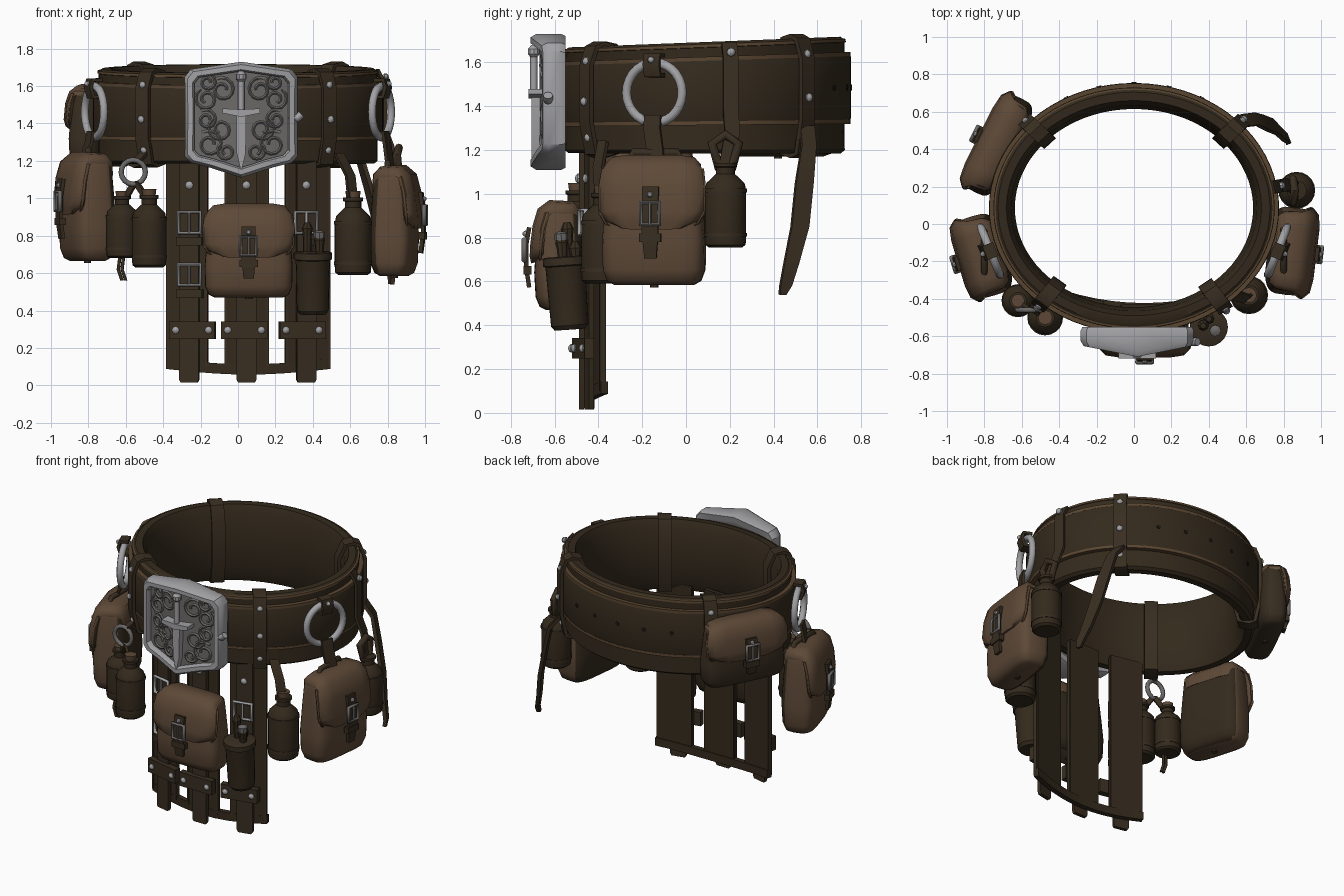
import bpy, bmesh, math
from math import sin, cos, pi, radians, atan2
from mathutils import Vector as V, Matrix as Mx

cube = bpy.data.objects.get("Cube")
if cube:
    bpy.data.objects.remove(cube)


def material(name, r, g, b):
    m = bpy.data.materials.new(name)
    m.use_nodes = True
    m.diffuse_color = (r, g, b, 1)
    node = next(n for n in m.node_tree.nodes if n.type == 'BSDF_PRINCIPLED')
    node.inputs["Base Color"].default_value = (r, g, b, 1)
    node.inputs["Roughness"].default_value = 0.8
    return m


DARK = material("dark_leather", .034, .023, .012)
STRAP = material("strap_leather", .040, .027, .015)
BROWN = material("brown_leather", .110, .066, .038)
WORN = material("worn_edge", .100, .060, .030)
STEEL = material("steel", .36, .36, .375)
AGED = material("aged_steel", .15, .145, .14)
HOLE = material("hole_black", .012, .009, .006)
I4 = Mx.Identity(4)
X, Y, Z = V((1, 0, 0)), V((0, 1, 0)), V((0, 0, 1))


# ---------- general builders ----------
def loft(name, rings, mat, loop=False, M=I4, angle=35):
    """Skin a list of closed rings; cap the ends unless looped."""
    bm = bmesh.new()
    vs = [[bm.verts.new(M @ V(p)) for p in r] for r in rings]
    n = len(vs[0])
    for i in range(len(vs) if loop else len(vs) - 1):
        a, b = vs[i], vs[(i + 1) % len(vs)]
        for j in range(n):
            k = (j + 1) % n
            bm.faces.new((a[j], a[k], b[k], b[j]))
    if not loop:
        bm.faces.new(vs[0])
        bm.faces.new(vs[-1])
    bmesh.ops.recalc_face_normals(bm, faces=bm.faces)
    for f in bm.faces:
        f.smooth = True
    me = bpy.data.meshes.new(name)
    bm.to_mesh(me)
    bm.free()
    me.set_sharp_from_angle(angle=radians(angle))
    me.materials.append(mat)
    ob = bpy.data.objects.new(name, me)
    bpy.context.collection.objects.link(ob)
    return ob


def along(pts, side, section, loop=False):
    """Place section(i) = [(u, v)...] along a path, u on the side axis."""
    pts, side, rings, n = [V(p) for p in pts], V(side).normalized(), [], len(pts)
    for i, p in enumerate(pts):
        a = pts[i - 1] if (i or loop) else p
        b = pts[(i + 1) % n] if (i < n - 1 or loop) else p
        nor = (b - a).cross(side).normalized()
        rings.append([p + side * u + nor * v for u, v in section(i)])
    return rings


def ribbon(name, pts, width, side, mat, thick=.02, loop=False, M=I4):
    def sec(i):
        w = (width[i] if isinstance(width, list) else width) / 2
        t = thick / 2
        return [(-w, -t), (w, -t), (w, t), (-w, t)]
    return loft(name, along(pts, side, sec, loop), mat, loop, M)


def tube(name, pts, r, side, mat, loop=False, M=I4, n=8):
    sec = [(r * cos(2 * pi * k / n), r * sin(2 * pi * k / n)) for k in range(n)]
    return loft(name, along(pts, side, lambda i: sec, loop), mat, loop, M, 60)


def lathe(name, profile, mat, M=I4, n=20):
    return loft(name, [[(r * cos(2 * pi * k / n), r * sin(2 * pi * k / n), z) for k in range(n)]
                       for r, z in profile], mat, M=M)


def plate(name, outline, y0, y1, mat, M=I4):
    return loft(name, [[(x, y, z) for x, z in outline] for y in (y0, y1)], mat, M=M)


def rect(w, h, x=0, z=0):
    return [(x - w / 2, z - h / 2), (x + w / 2, z - h / 2), (x + w / 2, z + h / 2), (x - w / 2, z + h / 2)]


def frame(loc, d=(0, -1)):
    """Matrix whose local -y faces direction d."""
    return Mx.Translation(loc) @ Mx.Rotation(atan2(d[1], d[0]) + pi / 2, 4, 'Z')


def rivet(M, r=.02):
    lathe("rivet", [(r, -.01), (r, .005), (r * .6, .014), (r * .1, .017)], STEEL, M @ Mx.Rotation(pi / 2, 4, 'X'), 8)


def buckle(M, w, h, name="strap_buckle", mat=STEEL):
    tube(name, [(x, 0, z) for x, z in rect(w, h)], .012, Y, mat, True, M, 6)
    tube(name + "_prong", [(0, -.005, h / 2), (0, -.005, -h / 2)], .007, X, mat, M=M, n=6)


# ---------- belt ----------
def P(a, off, z):
    a = radians(a)
    y = .085 + (.635 + off) * sin(a)
    return V(((.742 + off) * cos(a), y, z + .08 * y * (z - 1.2)))


def out(a):
    return V((cos(radians(a)) / .742, sin(radians(a)) / .635, 0)).normalized()


def belt_ring(name, profile, mat, n=72):
    loft(name, [[P(360 * i / n, o, z) for o, z in profile] for i in range(n)], mat, True)


belt_ring("belt_base", [(-.015, 1.185), (.005, 1.20), (0, 1.45), (.005, 1.675), (-.015, 1.69), (-.06, 1.69),
                        (-.085, 1.64), (-.105, 1.45), (-.09, 1.25), (-.06, 1.185)], DARK)
belt_ring("belt_band", [(-.01, 1.325), (.028, 1.325), (.034, 1.34), (.034, 1.60), (.028, 1.612), (-.01, 1.612)], DARK)
for z in (1.322, 1.614):
    belt_ring("band_edging", [(0, z - .009), (.032, z - .009), (.032, z + .009), (0, z + .009)], WORN)
belt_ring("top_edging", [(-.002, 1.662), (.010, 1.666), (.008, 1.680), (-.002, 1.682)], WORN)

# belt keeper loops with rivets
for a in (-52, -130, 43, 137):
    side = out(a).cross(Z)
    path = [(.018, 1.185), (.05, 1.33), (.05, 1.60), (.018, 1.685), (-.02, 1.70), (-.075, 1.69),
            (-.115, 1.60), (-.118, 1.32), (-.085, 1.19), (-.02, 1.175)]
    ribbon("belt_keeper", [P(a, o, z) for o, z in path], .085, side, STRAP, .022, True)
    for o, z in ((.04, 1.26), (.063, 1.43), (.05, 1.62)):
        rivet(frame(P(a, o, z), out(a)))
for a in range(62, 121, 14):
    lathe("belt_hole", [(.014, 0), (.014, .004)], HOLE,
          frame(P(a, .034, 1.47), out(a)) @ Mx.Rotation(pi / 2, 4, 'X'), 10)

# side rings and their tabs
for a in (-19, -161):
    M = frame(P(a, .07, 1.465), out(a))
    tube("side_ring", [(.137 * cos(t * pi / 14), 0, .137 * sin(t * pi / 14)) for t in range(28)], .022, Y, STEEL, True, M)
    ribbon("ring_tab", [(0, .03, .17), (0, -.025, .17), (0, -.035, .13), (0, -.02, .08), (0, .03, .08)], .08, X, STRAP, M=M)
    rivet(M @ Mx.Translation((0, -.04, .15)), .015)

# ---------- main buckle ----------
half = [(0, 1.73), (.20, 1.70), (.27, 1.69), (.302, 1.65), (.30, 1.44), (.302, 1.225), (.27, 1.19), (.17, 1.165), (0, 1.11)]
shield = half + [(-x, z) for x, z in half[-2:0:-1]]
B = Mx.Translation((.017, 0, 0))


def fold(x, y):
    return y + .2 * abs(x)


def inset(p, s):
    return p[0] * s, 1.43 + (p[1] - 1.43) * s


rings = []
for p in shield:
    ring = []
    for s, y in ((.97, -.55), (1, -.57), (1, -.685), (.95, -.71), (.86, -.71), (.83, -.69), (.83, -.56)):
        x, z = inset(p, s)
        ring.append((x, fold(x, y) if y < -.6 else y, z))
    rings.append(ring)
loft("buckle_frame", rings, STEEL, True, B)
face = [inset(p, .85) for p in shield]
loft("buckle_face", [[(x, -.56, z) for x, z in face], [(x, fold(x, -.67), z) for x, z in face],
                     [(x * .02, -.67, 1.43 + (z - 1.43) * .9) for x, z in face]], AGED, M=B)
plate("sword_blade", [(-.026, 1.45), (-.024, 1.24), (0, 1.14), (.024, 1.24), (.026, 1.45)], -.66, -.705, STEEL, B)
plate("sword_guard", [(-.10, 1.455), (0, 1.435), (.10, 1.455), (.10, 1.48), (0, 1.475), (-.10, 1.48)], -.65, -.72, STEEL, B)
tube("sword_grip", [(0, -.695, 1.46), (0, -.695, 1.63)], .017, X, STEEL, M=B)
lathe("sword_pommel", [(.012, -.03), (.028, -.012), (.028, .012), (.012, .03)], STEEL, B @ Mx.Translation((0, -.695, 1.65)), 10)
for s in (-1, 1):
    for cx, cz, r, turn in ((.10, 1.58, .055, 1), (.185, 1.53, .05, -1), (.11, 1.37, .055, -1), (.185, 1.42, .045, 1),
                            (.17, 1.29, .06, 1), (.08, 1.25, .04, -1), (.18, 1.62, .04, 1)):
        pts = []
        for k in range(18):
            q = r * (1.25 - k / 20)
            x = cx + q * cos(k * .5 * turn + 1)
            pts.append((s * x, fold(x, -.670), cz + q * sin(k * .5 * turn + 1)))
        tube("scroll_relief", pts, .009, Y, AGED, M=B, n=6)
tube("buckle_knob", [(.27, -.63, 1.43), (.32, -.63, 1.43), (.34, -.63, 1.45)], .022, Y, STEEL)


# ---------- hanging skirt ----------
def skirt(x, z=0, lift=0):
    u = x - .055
    return frame((x, -.44 + .36 * u * u - lift, z), (.72 * u, -1))


for cx, fx, bx, w in ((-.27, -.26, -.245, .22), (.047, .045, .035, .23), (.37, .365, .345, .24)):
    plate("skirt_panel", rect(w, 1.14), .013, -.013, DARK, skirt(cx, .66))
    for s in (-1, 1):
        plate("panel_edging", rect(.012, 1.12, s * (w / 2 - .003)), .005, -.017, STRAP, skirt(cx, .66))
    plate("front_strap", [(-.053, .03), (-.045, .015), (.045, .015), (.053, .03), (.053, 1.2), (-.053, 1.2)],
          .01, -.014, STRAP, skirt(fx, 0, .035))
    plate("cross_band", rect(.25, .095), .03, -.014, STRAP, skirt(bx, .295, .065))
    for s in (-.09, .09):
        rivet(skirt(bx, .295, .08) @ Mx.Translation((s, 0, 0)))
    rivet(skirt(fx, 1.07, .05), .022)
for z in (.87, .59):
    buckle(skirt(-.26, z, .065), .12, .11)
    plate("strap_keeper", rect(.14, .045, 0, -.10), .03, -.012, STRAP, skirt(-.26, z, .055))
buckle(skirt(.365, .87, .065), .12, .11)
ribbon("skirt_hem", [skirt(-.38 + .087 * i).translation + Z * (.115 - .03 * sin(pi * i / 10)) for i in range(11)],
       .055, Z, DARK, .035)


# ---------- pouches ----------
def pouch(name, loc, size, d, body_mat=BROWN):
    w, dp, h = size
    M = frame(loc, d)

    def sq(t):
        return math.copysign(abs(t) ** .5, t)
    rings = []
    for f, s, b in ((-.5, .78, .6), (-.47, .91, .87), (-.38, .99, 1.04), (-.15, 1, 1.10), (.15, .95, 1),
                    (.38, .91, .90), (.47, .86, .75), (.5, .75, .5)):
        rings.append([(sq(cos(k * pi / 16)) * w * s / 2, sq(sin(k * pi / 16)) * dp * b / 2, f * h) for k in range(32)])
    body = loft(name + "_body", rings, body_mat, M=M, angle=50)
    # the side against the belt is dark
    body.data.materials.append(DARK)
    for f in body.data.polygons:
        if f.normal.dot(V((*d, 0)).normalized()) < -.35:
            f.material_index = 1
    # domed flap over the top and down the front
    path = [(0, y * dp, z * h) for y, z in ((.42, .30), (.40, .43), (.25, .49), (-.22, .50), (-.43, .43),
                                            (-.53, .28), (-.585, .08), (-.59, .0), (-.56, -.06))]
    wd = [w * k for k in (.82, .86, .89, .92, .97, 1.02, 1.01, .90, .62)]

    def dome(i):
        a = wd[i] / 2
        return [(-a, -.05), (a, -.05), (a, -.026), (a * .88, .002), (a * .6, .012), (-a * .6, .012), (-a * .88, .002), (-a, -.026)]
    loft(name + "_flap", along(path, X, dome), BROWN, M=M, angle=45)
    for i in (-1, 1):
        tube(name + "_flap_edge", [(i * wd[j] / 2, path[j][1] + .036, path[j][2] - .01) for j in range(4, 9)],
             .008, X, WORN, M=M, n=6)
    fy = -.60 * dp - .022
    ribbon(name + "_strap", [(0, fy + .01, .27 * h), (0, fy - .004, .1 * h), (0, fy - .004, -.1 * h), (0, fy + .01, -.29 * h)],
           [.075, .075, .075, .055], X, STRAP, .02, M=M)
    plate(name + "_keeper", rect(.10, .04, 0, -.13 * h), fy + .02, fy - .016, STRAP, M)
    buckle(M @ Mx.Translation((0, fy - .012, .06 * h)), .085, .10, name + "_buckle", AGED)
    rivet(M @ Mx.Translation((0, fy - .004, .21 * h)), .014)
    lathe(name + "_stud", [(.02, -.52 * h), (.02, -.47 * h)], STRAP, M, 8)


pouch("front_pouch", (.057, -.575, .715), (.47, .215, .49), (0, -1))
pouch("left_pouch", (.835, -.145, .875), (.47, .22, .58), (1, -.12))
pouch("right_pouch", (-.805, -.17, .95), (.44, .22, .57), (-1, -.3))
pouch("belt_pouch", (-.725, .42, 1.385), (.56, .18, .43), (-.894, .447), STRAP)


# ---------- bottles ----------
def bottle(name, x, y, z, r, h, cork=True):
    M = Mx.Translation((x, y, z))
    lathe(name, [(r * a, h * b) for a, b in ((.8, 0), (.97, .03), (1, .1), (1, .62), (.92, .70), (.6, .77), (.45, .80),
                                             (.45, .87), (.55, .88), (.55, .92), (.3, .92))], DARK, M)
    for b in (.12, .60):
        lathe(name + "_band", [(r * .9, h * b), (r * 1.04, h * b), (r * 1.04, h * (b + .04)), (r * .9, h * (b + .04))], STRAP, M)
    if cork:
        lathe(name + "_cork", [(r * .36, h * .90), (r * .42, h)], BROWN, M, 12)


bottle("left_front_bottle", .615, -.38, .59, .098, .45)
bottle("left_rear_bottle", .87, .18, .755, .095, .42, False)
bottle("right_front_bottle", -.475, -.50, .63, .092, .42)
bottle("right_side_bottle", -.62, -.41, .68, .085, .36)

# sheath with tool handles on the skirt
S = Mx.Translation((.40, -.53, .38)) @ Mx.Rotation(radians(4), 4, 'X')
lathe("tool_sheath", [(.07, 0), (.085, .02), (.092, .30), (.098, .33), (.08, .33), (.075, .29)], DARK, S)
lathe("sheath_rim", [(.092, .29), (.102, .295), (.102, .33), (.092, .335)], STRAP, S)
for x, y, h in ((-.03, .02, .49), (.035, -.01, .43), (0, .05, .40)):
    lathe("tool_handle", [(.02, .2), (.024, h - .06), (.03, h - .03), (.015, h)], STRAP, S @ Mx.Translation((x, y, 0)), 8)
lathe("tool_cap", [(.031, .41), (.031, .44), (.012, .45)], AGED, S @ Mx.Translation((.035, -.01, 0)), 8)


# ---------- hanging straps ----------
def hanger(a, pts, width):
    ribbon("hanger_strap", pts, width, out(a).cross(Z), STRAP, .018)


for s, a, y, zt in ((1, -19, -.14, 1.14), (-1, -161, -.15, 1.21)):
    hanger(a, [P(a, .09, 1.36), P(a, .10, 1.30), (s * .81, y, zt + .05), (s * .82, y, zt)], .08)
    tube("pouch_handle", [(s * .80, y - .14, zt - .02), (s * .80, y - .10, zt + .05), (s * .80, y + .10, zt + .05),
                          (s * .80, y + .14, zt - .02)], .017, X, STRAP)
hanger(10, [P(10, .01, 1.68), P(10, .05, 1.61), P(10, .05, 1.38), P(10, .09, 1.28), (.87, .18, 1.10)], .07)
rivet(frame(P(10, .06, 1.64), out(10)))
tube("left_rear_knot", [(.85, .12, 1.23), (.86, .18, 1.27), (.85, .24, 1.23), (.86, .21, 1.12), (.86, .15, 1.12)], .022, X, STRAP, True)
hanger(-45, [P(-45, .02, 1.24), (.60, -.40, 1.12), (.615, -.39, .97)], .06)
hanger(-130, [P(-130, .03, 1.25), (-.54, -.45, 1.20)], .05)
tube("small_ring", [(-.56 + .065 * cos(t * pi / 8), -.46, 1.14 + .065 * sin(t * pi / 8)) for t in range(16)], .014, Y, AGED, True)
for x, y, z in ((-.475, -.50, .98), (-.62, -.41, .97)):
    hanger(-130, [(-.55, -.46, 1.09), (x, y, z)], .04)
for x in (-.63, -.61):
    tube("bottle_cord", [(x, -.44, .70), (x - .01, -.45, .62), (x + .01, -.45, .56)], .009, X, STRAP)

# loose belt tail
ribbon("belt_tail", [P(43, .05, 1.30), (.65, .56, 1.22), (.70, .54, 1.05), (.75, .52, .85), (.79, .48, .68),
                     (.82, .455, .58), (.82, .44, .54)], [.07, .07, .085, .085, .07, .055, .03], (-.35, .9, 0), STRAP, .024)
